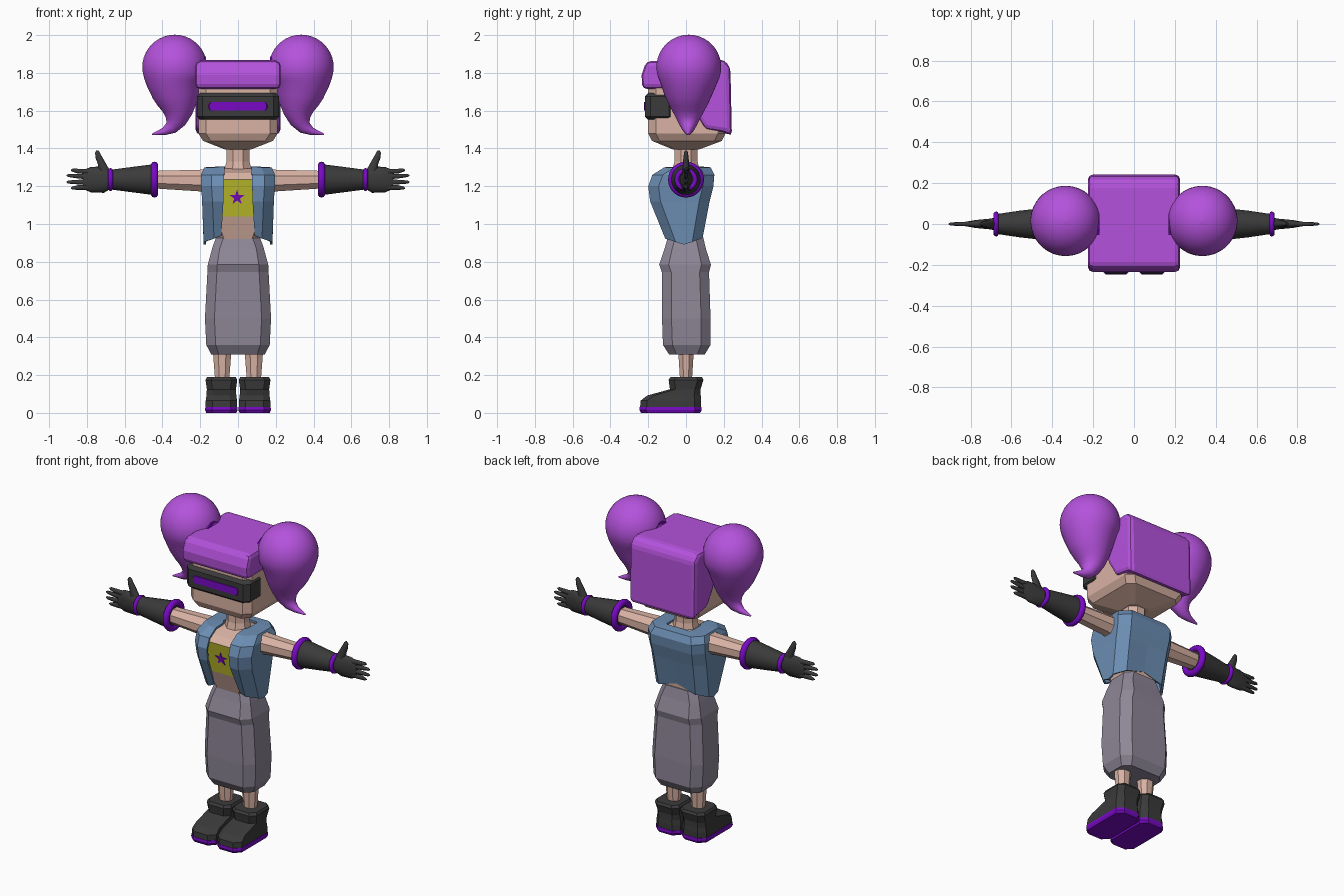
import bpy, bmesh, math
from mathutils import Vector

if "Cube" in bpy.data.objects:
    bpy.data.objects.remove(bpy.data.objects["Cube"])


def material(name, r, g, b):
    m = bpy.data.materials.new(name)
    m.diffuse_color = (r, g, b, 1)
    m.use_nodes = True
    m.node_tree.nodes["Principled BSDF"].inputs["Base Color"].default_value = m.diffuse_color
    return m


HAIR = material("hair purple", .46, .085, .72)
ACCENT = material("deep violet", .19, .003, .56)
SKIN = material("skin", .70, .45, .37)
DARK = material("charcoal", .043, .043, .043)
DENIM = material("denim blue", .15, .27, .45)
YELLOW = material("yellow", .52, .53, .025)
GREY = material("mauve grey", .27, .24, .31)


def finish(bm, name, mat, smooth=False, mirror=False):
    bmesh.ops.recalc_face_normals(bm, faces=bm.faces[:])
    me = bpy.data.meshes.new(name)
    for f in bm.faces:
        f.smooth = smooth and len(f.verts) < 5
    bm.to_mesh(me)
    bm.free()
    me.materials.append(mat)
    ob = bpy.data.objects.new(name, me)
    bpy.context.collection.objects.link(ob)
    if mirror:
        ob.modifiers.new("Mirror", 'MIRROR')
        ob.modifiers["Mirror"].use_mirror_merge = False
    return ob


def loft(name, rings, mat, closed=True, **kw):
    """Skin a list of equal-length point rings; closed rings get end caps."""
    bm = bmesh.new()
    vs = [[bm.verts.new(p) for p in ring] for ring in rings]
    n = len(vs[0])
    for a, b in zip(vs, vs[1:]):
        for i in range(n if closed else n - 1):
            j = (i + 1) % n
            bm.faces.new((a[i], a[j], b[j], b[i]))
    if closed:
        bm.faces.new(vs[0])
        bm.faces.new(vs[-1])
    return finish(bm, name, mat, **kw)


def block(z, hx, yf, yb, c=.04, cx=0):
    """Chamfered rectangle at height z."""
    a, b = cx - hx, cx + hx
    return [(a + c, yf, z), (b - c, yf, z), (b, yf + c, z), (b, yb - c, z),
            (b - c, yb, z), (a + c, yb, z), (a, yb - c, z), (a, yf + c, z)]


def tube(name, pts, mat, n=8, **kw):
    """Tube along a path in the XZ plane; pts are (x, y, z, radius_y, radius_side)."""
    cs = [Vector(p[:3]) for p in pts]
    rings = []
    for i, p in enumerate(pts):
        t = (cs[min(i + 1, len(cs) - 1)] - cs[max(i - 1, 0)]).normalized()
        u = Vector((0, 1, 0))
        v = t.cross(u)
        rings.append([cs[i] + u * p[3] * math.cos(k) + v * p[4] * math.sin(k)
                      for k in [2 * math.pi * (j + .5) / n for j in range(n)]])
    return loft(name, rings, mat, **kw)


# Head and neck
loft("head", [block(1.395, .07, -.07, .07, .02), block(1.44, .185, -.18, .19),
              block(1.48, .21, -.2, .21), block(1.82, .21, -.2, .21)], SKIN)
tube("neck", [(0, 0, 1.26, .085, .085), (0, 0, 1.33, .066, .066),
              (0, 0, 1.42, .066, .066)], SKIN)

# Hair cap: side outline extruded across the head
outline = [(-.232, 1.715), (-.235, 1.79), (-.21, 1.862), (.2, 1.87), (.235, 1.83),
           (.243, 1.465), (.2, 1.485), (.1, 1.5), (.04, 1.6), (0, 1.715)]
cap = loft("hair_cap", [[(x, y, z) for y, z in outline] for x in (-.226, .226)], HAIR)
bev = cap.modifiers.new("Bevel", 'BEVEL')
bev.width, bev.segments = .025, 2

# Pigtails: ball top running into a curled tip
tail = []
for k in range(14):
    t = math.radians(1 + k * 9)
    r = .172 * math.sin(t)
    tail.append((.335, .015, 1.83 + .172 * math.cos(t), r, r))
for x, z, r in [(.328, 1.68, .125), (.322, 1.63, .102), (.322, 1.59, .08),
                (.331, 1.545, .056), (.354, 1.51, .036), (.392, 1.49, .02),
                (.455, 1.474, .004)]:
    tail.append((x, .012, z, r, r))
tube("pigtail", tail, HAIR, 40, smooth=True, mirror=True)
tube("hair_tie", [(.17, 0, 1.82, .07, .07), (.24, 0, 1.82, .07, .07)],
     ACCENT, 12, mirror=True)

# Visor with glowing strip
loft("visor", [block(1.552, .2, -.2, -.07, .03), block(1.568, .218, -.218, -.06, .03),
               block(1.675, .218, -.218, -.06, .03), block(1.694, .2, -.2, -.07, .03)], DARK)
loft("visor_strip", [block(z, hx, -.223, -.216, .003)
                     for z, hx in [(1.6, .145), (1.612, .155), (1.633, .155), (1.645, .145)]],
     ACCENT)

# Torso: skin with a yellow top chosen by height
torso = loft("torso", [block(.88, .1, -.085, .08), block(1.04, .155, -.14, .09),
                       block(1.235, .17, -.174, .12), block(1.27, .165, -.14, .12),
                       block(1.295, .085, -.06, .06)], SKIN)
torso.data.materials.append(YELLOW)
for p in torso.data.polygons:
    if 1.05 < p.center.z < 1.23:
        p.material_index = 1

# Star patch lying on the sloping chest
star = []
for off in (-.005, .003):
    ring = []
    for i in range(10):
        a, r = math.pi / 2 + i * math.pi / 5, (.042, .016)[i % 2]
        dz = r * math.sin(a)
        ring.append((-.005 + r * math.cos(a), -.1575 - .174 * dz + off, 1.14 + dz))
    star.append(ring)
loft("star_patch", star, ACCENT)


# Open vest
def vest_ring(z, hx, yf, yb, gap, c=.055, dip=0):
    half = [(gap, yf, z), (hx - c, yf, z - dip * .5), (hx, yf + c, z - dip),
            (hx, (yf + yb) / 2, z - dip * 1.4), (hx, yb - c, z - dip), (hx - c, yb, z - dip * .4)]
    return [(-x, y, w) for x, y, w in half] + [(0, yb, z + dip * .6)] + half[::-1]


vest = loft("vest", [vest_ring(.94, .182, -.11, .088, .088, dip=.035),
                     vest_ring(1.12, .19, -.19, .125, .077),
                     vest_ring(1.2, .195, -.2, .145, .075),
                     vest_ring(1.26, .196, -.178, .15, .073),
                     vest_ring(1.3, .178, -.115, .13, .072),
                     vest_ring(1.305, .085, -.035, .075, .07, .01)], DENIM, closed=False)
sol = vest.modifiers.new("Solidify", 'SOLIDIFY')
sol.thickness = .012

# Trousers and shins
loft("trousers", [block(.935, .115, -.095, .09), block(.87, .137, -.113, .105),
                  block(.785, .16, -.142, .132, .05), block(.745, .162, -.128, .122, .05),
                  block(.5, .175, -.127, .13, .05), block(.36, .168, -.122, .13, .05),
                  block(.31, .142, -.09, .1)], GREY)
tube("shin", [(.084, 0, .36, .05, .055), (.084, 0, .29, .042, .05),
              (.084, 0, .17, .034, .04)], SKIN, mirror=True)

# Boots and soles
loft("boot", [block(.03, .083, -.243, .08, .035, .088), block(.065, .083, -.24, .08, .035, .088),
              block(.092, .079, -.205, .078, .035, .088), block(.125, .077, -.085, .077, .03, .088),
              block(.175, .084, -.092, .092, .03, .088), block(.19, .076, -.082, .084, .03, .088)],
     DARK, mirror=True)
loft("sole", [block(0, .08, -.238, .075, .035, .088), block(.015, .086, -.247, .083, .035, .088),
              block(.032, .085, -.245, .082, .035, .088)], ACCENT, mirror=True)

# Arms, gloves, hands
Z = 1.235
tube("arm", [(.16, 0, 1.228, .075, .072), (.2, 0, 1.23, .062, .062),
             (.45, 0, Z, .05, .05)], SKIN, mirror=True)
tube("glove_cuff", [(.435, 0, Z, .08, .084), (.56, 0, Z, .066, .068), (.68, 0, Z, .048, .052)],
     DARK, 20, smooth=True, mirror=True)
tube("palm", [(.67, 0, Z, .034, .046), (.71, 0, Z, .027, .07), (.78, 0, Z, .02, .067),
              (.82, 0, Z, .012, .05)], DARK, 10, smooth=True, mirror=True)
for i, (z0, z1, x1) in enumerate([(1.276, 1.285, .885), (1.25, 1.257, .908),
                                  (1.222, 1.222, .908), (1.196, 1.19, .885)]):
    tube("finger_%d" % (i + 1), [(.77, 0, z0, .014, .017), (.85, 0, (z0 + z1) / 2, .011, .013),
                                 (x1 - .01, 0, z1, .008, .009), (x1, 0, z1, .003, .003)],
         DARK, smooth=True, mirror=True)
tube("thumb", [(.705, 0, 1.265, .02, .035), (.722, 0, 1.32, .018, .022),
               (.738, 0, 1.355, .014, .018), (.745, 0, 1.38, .01, .013),
               (.745, 0, 1.39, .004, .005)], DARK, smooth=True, mirror=True)


# Glove bands
def band(name, x, major, minor):
    rings, n, m = [], 28, 10
    bm = bmesh.new()
    for i in range(n):
        a = 2 * math.pi * i / n
        rings.append([bm.verts.new((x + minor * math.sin(b), (major + minor * math.cos(b)) * math.cos(a),
                                    Z + (major + minor * math.cos(b)) * math.sin(a)))
                      for b in [2 * math.pi * k / m for k in range(m)]])
    for i in range(n):
        r, s = rings[i], rings[(i + 1) % n]
        for k in range(m):
            bm.faces.new((r[k], r[(k + 1) % m], s[(k + 1) % m], s[k]))
    finish(bm, name, ACCENT, smooth=True, mirror=True)


band("upper_band", .442, .075, .02)
band("wrist_band", .675, .048, .013)
